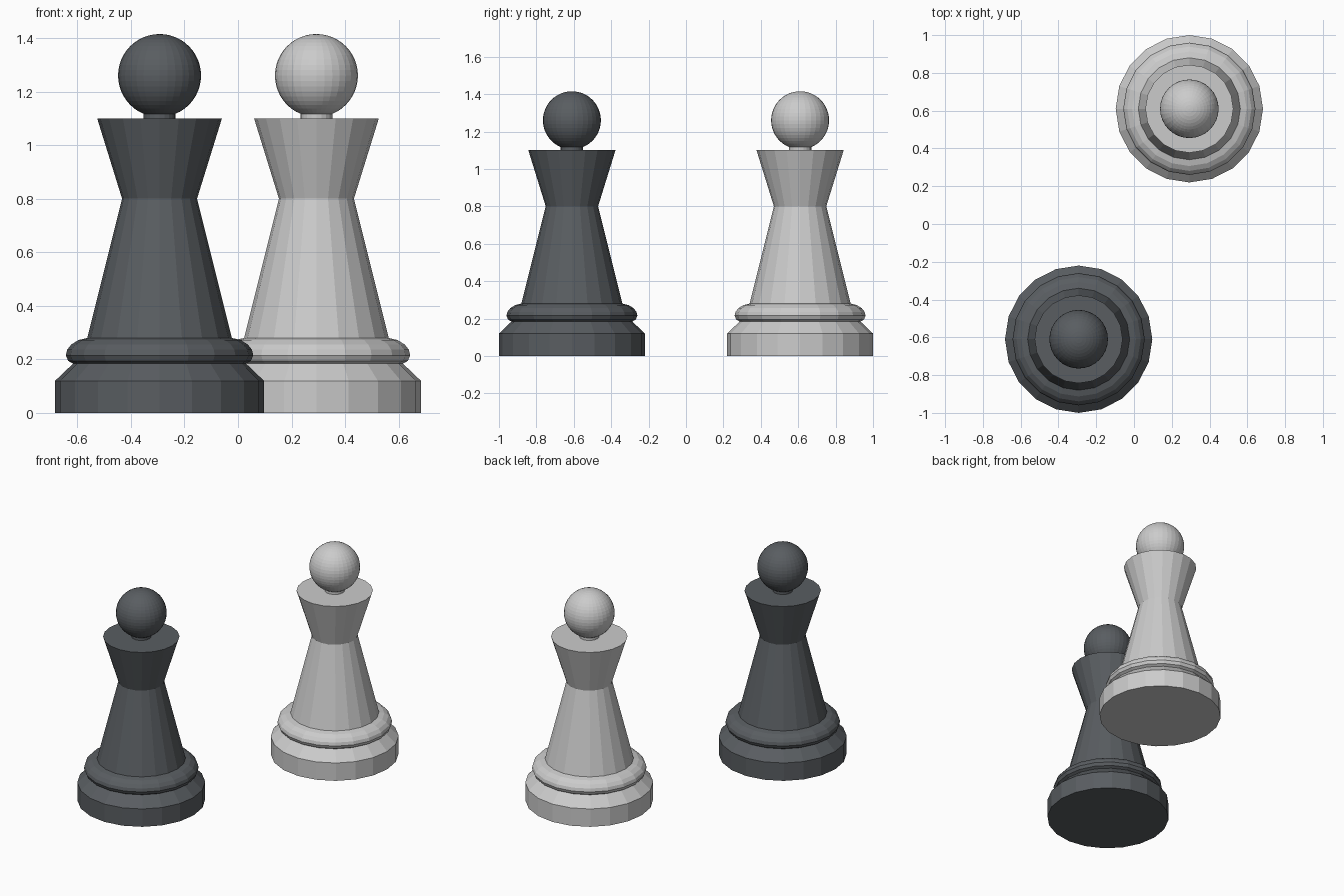
import bpy, bmesh
from math import cos, sin, tau

if "Cube" in bpy.data.objects:
    bpy.data.objects.remove(bpy.data.objects["Cube"])

SIDES = 20


def material(name, colour):
    mat = bpy.data.materials.new(name)
    mat.diffuse_color = colour
    mat.use_nodes = True
    mat.node_tree.nodes["Principled BSDF"].inputs["Base Color"].default_value = mat.diffuse_color
    return mat


def lathe(name, profile, loc, mat):
    """Solid of revolution from (radius, height) points, bottom to top."""
    bm = bmesh.new()
    rings = [[bm.verts.new((r * cos(tau * i / SIDES), r * sin(tau * i / SIDES), z))
              for i in range(SIDES)] for r, z in profile]
    for a, b in zip(rings, rings[1:]):
        for i in range(SIDES):
            j = (i + 1) % SIDES
            bm.faces.new((a[i], a[j], b[j], b[i]))
    bm.faces.new(rings[0][::-1])
    bm.faces.new(rings[-1])
    mesh = bpy.data.meshes.new(name)
    bm.to_mesh(mesh)
    bm.free()
    obj = bpy.data.objects.new(name, mesh)
    obj.location = loc
    mesh.materials.append(mat)
    bpy.context.collection.objects.link(obj)


# Foot, rounded ring, tapered stem, flared collar and short neck
BODY = [(0.39, 0), (0.39, 0.12), (0.323, 0.184),
        (0.341, 0.194), (0.35, 0.215), (0.345, 0.236), (0.329, 0.256),
        (0.303, 0.272), (0.27, 0.28),
        (0.14, 0.80), (0.233, 1.10), (0.06, 1.10), (0.06, 1.125)]


def pawn(label, x, y, mat):
    lathe(label + "_pawn_body", BODY, (x, y, 0), mat)
    # Ball head
    bpy.ops.mesh.primitive_uv_sphere_add(segments=32, ring_count=24, radius=0.155,
                                         location=(x, y, 1.26))
    head = bpy.context.object
    head.name = label + "_pawn_head"
    head.data.materials.append(mat)


pawn("dark", -0.293, -0.61, material("dark_grey", (0.10, 0.11, 0.12, 1)))
pawn("light", 0.293, 0.61, material("light_grey", (0.6, 0.6, 0.6, 1)))
